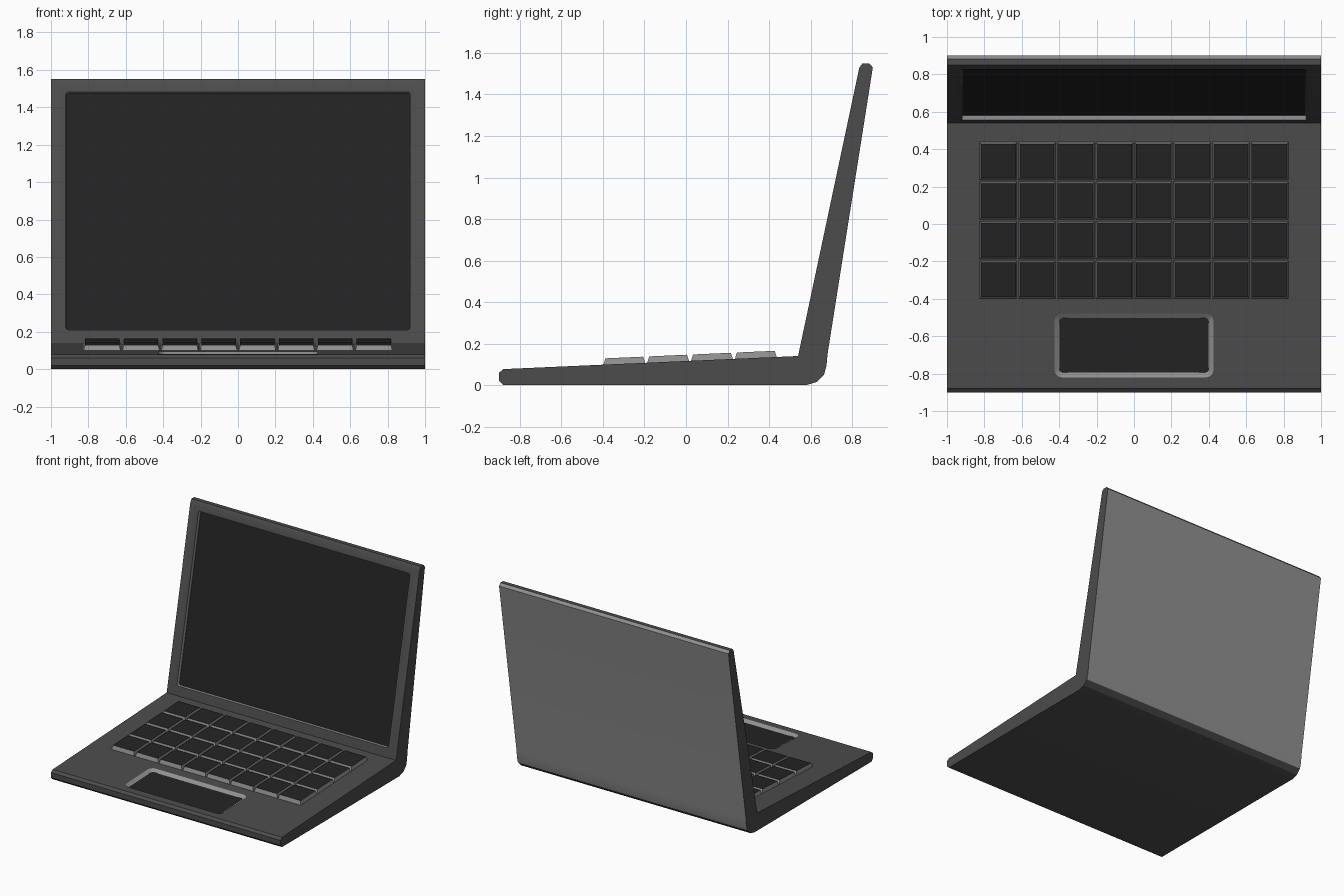
import bpy, bmesh, math
from mathutils import Vector

if "Cube" in bpy.data.objects:
    bpy.data.objects.remove(bpy.data.objects["Cube"])


def material(name, v):
    m = bpy.data.materials.new(name)
    m.diffuse_color = (v, v, v, 1)
    m.use_nodes = True
    m.node_tree.nodes["Principled BSDF"].inputs["Base Color"].default_value = m.diffuse_color
    return m


MATS = [material("body dark grey", 0.072),
        material("trim light grey", 0.28),
        material("panel near black", 0.017)]
BODY, TRIM, PANEL = range(3)


def finish(bm, name):
    bmesh.ops.recalc_face_normals(bm, faces=bm.faces)
    me = bpy.data.meshes.new(name)
    bm.to_mesh(me)
    bm.free()
    for m in MATS:
        me.materials.append(m)
    ob = bpy.data.objects.new(name, me)
    bpy.context.collection.objects.link(ob)
    return ob


def rounded(x, t0, t1, r, n=3):
    """Rounded rectangle, x symmetric, t from t0 to t1."""
    pts = []
    for i, (cx, ct) in enumerate([(x - r, t1 - r), (r - x, t1 - r),
                                  (r - x, t0 + r), (x - r, t0 + r)]):
        for k in range(n + 1):
            a = (i + k / n) * math.pi / 2
            pts.append((cx + r * math.cos(a), ct + r * math.sin(a)))
    return pts


def edge(bm, a, b):
    return bm.edges.get((a, b)) or bm.edges.new((a, b))


def recess_panel(bm, outer, a, b, size, inset, depth):
    """Fill a sloped quad, leaving a sunken rounded panel in it."""
    a, b = Vector(a), Vector(b)
    d = (b - a).normalized()
    n = Vector((-d.y, d.x))
    x, t0, t1, r = size

    def loop(pts, h):
        out = []
        for px, t in pts:
            q = a + d * t + n * h
            out.append(bm.verts.new((px, q.x, q.y)))
        return out
    rim = loop(rounded(x, t0, t1, r), 0)
    floor = loop(rounded(x - inset, t0 + inset, t1 - inset, max(r - inset, 0.008)), -depth)
    edges = []
    for ring in (outer, rim):
        edges += [edge(bm, ring[i - 1], ring[i]) for i in range(len(ring))]
    bmesh.ops.triangle_fill(bm, use_beauty=True, edges=edges)
    for i in range(len(rim)):
        bm.faces.new((rim[i - 1], rim[i], floor[i], floor[i - 1])).material_index = TRIM
    bm.faces.new(floor).material_index = PANEL


# Case: side profile (y, z) of base, hinge bend and lid, extruded across x
P = [(-0.9, 0.02), (-0.88, 0), (0.58, 0), (0.63, 0.015), (0.665, 0.05),
     (0.677, 0.095), (0.682, 0.15), (0.9, 1.53), (0.883, 1.55), (0.85, 1.55),
     (0.835, 1.53), (0.54, 0.14), (-0.88, 0.077), (-0.9, 0.06)]
bm = bmesh.new()
L = [bm.verts.new((-1, y, z)) for y, z in P]
R = [bm.verts.new((1, y, z)) for y, z in P]
bm.faces.new(L)
bm.faces.new(R)
for i in range(len(P)):
    j = (i + 1) % len(P)
    if i in (10, 11):          # lid front and deck are filled below
        continue
    f = bm.faces.new((L[i], L[j], R[j], R[i]))
    s = (Vector(P[j]) - Vector(P[i])).normalized()
    if s.y > 0.8 or i == 7:    # back of the lid is light
        f.material_index = TRIM

# Screen recess in the lid, touchpad recess in the deck
recess_panel(bm, [L[11], R[11], R[10], L[10]], P[11], P[10],
             (0.922, 0.072, 1.372, 0.015), 0.004, 0.025)
recess_panel(bm, [L[12], R[12], R[11], L[11]], P[12], P[11],
             (0.425, 0.06, 0.402, 0.04), 0.026, 0.018)
case = finish(bm, "laptop_case")
bpy.context.view_layer.objects.active = case
case.select_set(True)
bpy.ops.object.shade_smooth_by_angle(angle=math.radians(28))


# Keyboard: tapered keys following the deck slope
def deck_z(y):
    return 0.14 + (y - 0.54) * (0.14 - 0.077) / 1.42


bm = bmesh.new()
COLS, ROWS = 8, 4
px, py = 1.66 / COLS, 0.845 / ROWS
for c in range(COLS):
    for r in range(ROWS):
        cx = -0.83 + px * (c + 0.5)
        cy = -0.403 + py * (r + 0.5)
        rings = []
        for hx, hy, h in ((0.1, 0.102, -0.004), (0.092, 0.091, 0.03)):
            rings.append([bm.verts.new((cx + sx * hx, cy + sy * hy, deck_z(cy + sy * hy) + h))
                          for sx, sy in ((-1, -1), (1, -1), (1, 1), (-1, 1))])
        lo, hi = rings
        bm.faces.new(lo[::-1]).material_index = TRIM
        bm.faces.new(hi).material_index = PANEL
        for i in range(4):
            bm.faces.new((lo[i - 1], lo[i], hi[i], hi[i - 1])).material_index = TRIM
finish(bm, "keyboard_keys")
